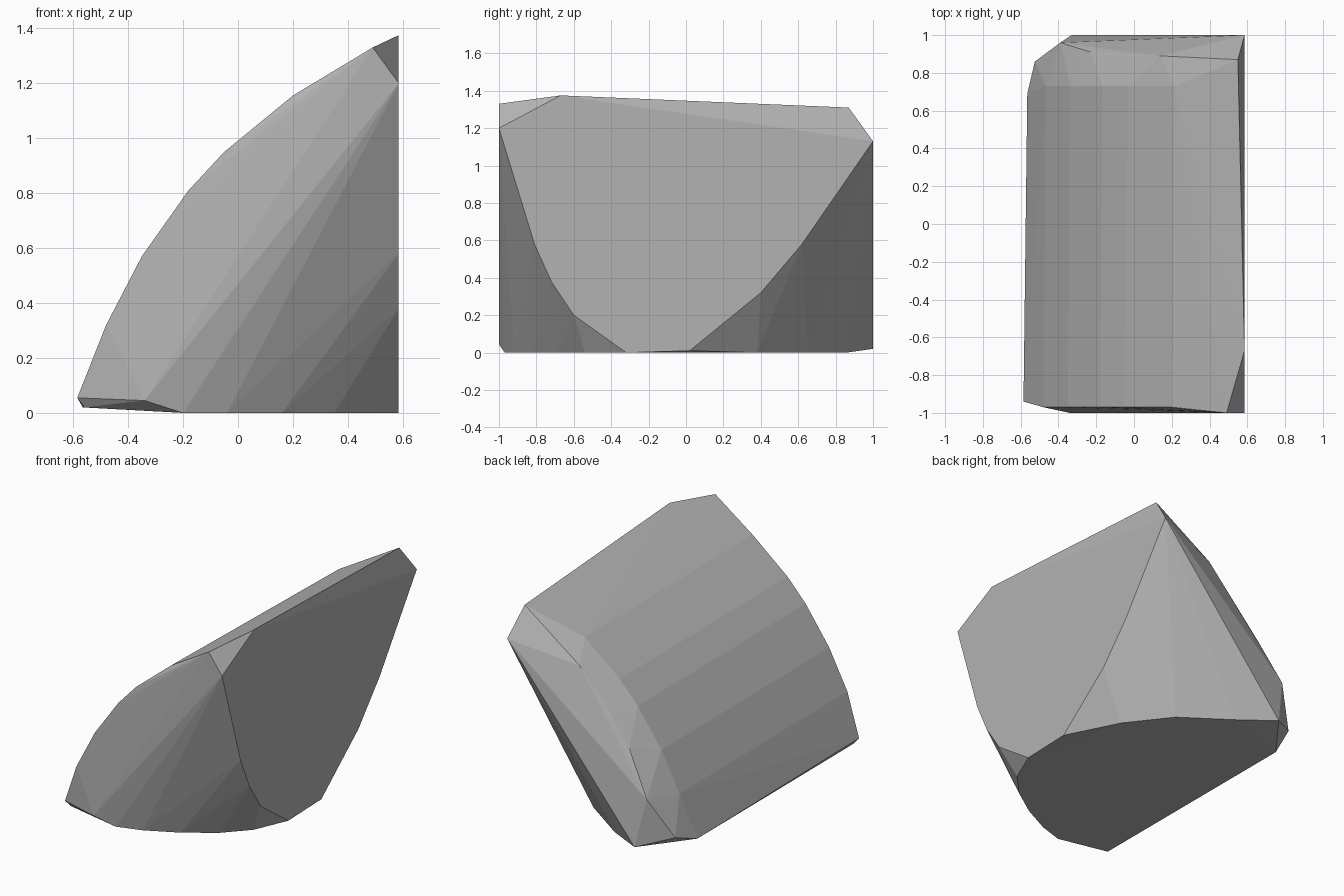
import bpy
import bmesh

default_cube = bpy.data.objects.get("Cube")
if default_cube:
    bpy.data.objects.remove(default_cube, do_unlink=True)


def make_material(name, colour):
    material = bpy.data.materials.new(name)
    material.use_nodes = True
    material.diffuse_color = colour
    shader = material.node_tree.nodes["Principled BSDF"]
    shader.inputs["Base Color"].default_value = colour
    return material


def build_hull(name, points, material):
    """Wrap a flat-shaded convex skin around a set of corner points."""
    bm = bmesh.new()
    for point in points:
        bm.verts.new(point)
    result = bmesh.ops.convex_hull(bm, input=bm.verts[:])
    unused = {v for key in ("geom_interior", "geom_unused")
              for v in result[key] if isinstance(v, bmesh.types.BMVert)}
    bmesh.ops.delete(bm, geom=list(unused), context="VERTS")
    bmesh.ops.recalc_face_normals(bm, faces=bm.faces[:])
    mesh = bpy.data.meshes.new(name)
    bm.to_mesh(mesh)
    bm.free()
    mesh.materials.append(material)
    rock = bpy.data.objects.new(name, mesh)
    bpy.context.scene.collection.objects.link(rock)
    return rock


flat_side = 0.585

# Rounded upper surface: one x, z profile swept from front to back
arch_profile = [(-0.48, 0.32), (-0.35, 0.57), (-0.18, 0.81),
                (-0.05, 0.95), (0.2, 1.155)]
front_arch = [(x, -0.97, z) for x, z in arch_profile]
back_arch = [(x + 0.015, 0.73, z - 0.02) for x, z in arch_profile]

# Chamfered rim behind the arch
back_rim = [(-0.39, 0.96, 0.33), (-0.23, 0.91, 0.6), (-0.06, 0.89, 0.81),
            (0.14, 0.89, 1.03), (0.4, 0.87, 1.21), (0.55, 0.87, 1.31)]

# Cleaved flat side: y, z outline
side_outline = [(-1, 1.2), (-0.67, 1.375), (1, 1.13), (0.62, 0.58),
                (0.4, 0.32), (0.02, 0.01), (-0.32, 0), (-0.6, 0.2),
                (-0.72, 0.38), (-0.81, 0.58)]
cleaved_side = [(flat_side, y, z) for y, z in side_outline]

# Oval footprint resting on the ground: x, y outline
foot_outline = [(-0.2, -0.97), (-0.04, -0.92), (0.16, -0.82), (0.35, -0.69),
                (0.49, -0.54), (0.42, 0.38), (0.21, 0.65), (-0.09, 0.86)]
footprint = [(x, y, 0) for x, y in foot_outline]

# Outer corners along the front, the low edge and the back
corners = [(0.49, -1, 1.33), (-0.34, -1, 0.045), (-flat_side, -0.94, 0.055),
           (-0.56, -0.92, 0.02), (-0.565, 0.69, 0.02),
           (-0.525, 0.86, 0.08), (-0.33, 1, 0.02)]

stone = make_material("stone grey", (0.45, 0.45, 0.45, 1))
build_hull("rock_chunk",
           front_arch + back_arch + back_rim + cleaved_side + footprint + corners,
           stone)
